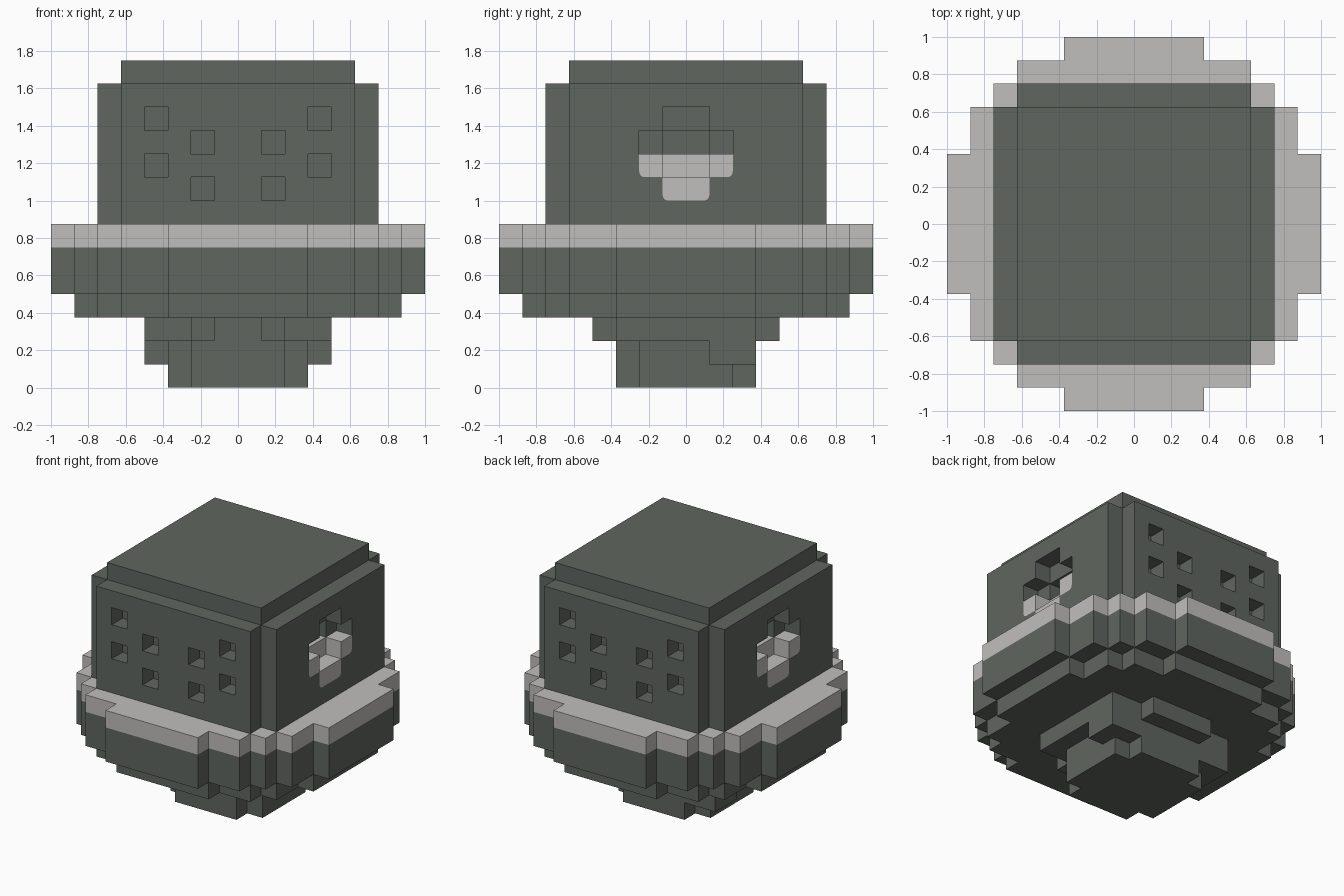
import bpy, bmesh, math
from mathutils import Vector

if "Cube" in bpy.data.objects:
    bpy.data.objects.remove(bpy.data.objects["Cube"], do_unlink=True)


def material(name, color):
    m = bpy.data.materials.new(name)
    m.use_nodes = True
    m.diffuse_color = color
    m.node_tree.nodes["Principled BSDF"].inputs["Base Color"].default_value = color
    return m


DARK = material("dark grey green", (0.115, 0.133, 0.115, 1))
LIGHT = material("light grey", (0.53, 0.52, 0.51, 1))
U = 0.125  # size of one block


def make(name, solids, mat):
    """Build an object from prisms: (outline, lift) pairs of 3D point lists."""
    bm = bmesh.new()
    for outline, lift in solids:
        low = [bm.verts.new(p) for p in outline]
        high = [bm.verts.new(Vector(p) + Vector(lift)) for p in outline]
        n = len(low)
        bm.faces.new(low[::-1])
        bm.faces.new(high)
        for i in range(n):
            j = (i + 1) % n
            bm.faces.new((low[i], low[j], high[j], high[i]))
    bmesh.ops.recalc_face_normals(bm, faces=bm.faces)
    me = bpy.data.meshes.new(name)
    bm.to_mesh(me)
    bm.free()
    me.materials.append(mat)
    ob = bpy.data.objects.new(name, me)
    bpy.context.collection.objects.link(ob)
    return ob


def box(x0, x1, y0, y1, z0, z1):
    return ([(x0, y0, z0), (x1, y0, z0), (x1, y1, z0), (x0, y1, z0)], (0, 0, z1 - z0))


def mirrored(half):
    """Close a +x half outline by mirroring it across x = 0."""
    return half + [(-x, y) for x, y in reversed(half)]


def quarter(steps):
    """Full outline from the steps of the +x +y quarter."""
    return mirrored([(x, -y) for x, y in reversed(steps)] + steps)


def layer(name, outline, z0, z1, mat=DARK):
    """Flat layer; outline and heights are counted in blocks."""
    pts = [(x * U, y * U, z0 * U) for x, y in outline]
    return make(name, [(pts, (0, 0, (z1 - z0) * U))], mat)


def cut(target, cutter):
    mod = target.modifiers.new("cut", 'BOOLEAN')
    mod.operation = 'DIFFERENCE'
    mod.solver = 'EXACT'
    mod.object = cutter
    cutter.hide_render = True
    bpy.context.view_layer.objects.active = target
    bpy.ops.object.modifier_apply(modifier=mod.name)
    bpy.data.objects.remove(cutter, do_unlink=True)


# Foot: three stepped layers
layer("foot_bottom", quarter([(3, 2), (2, 2), (2, 3)]), 0, 1)
layer("foot_middle", mirrored([(2, -3), (2, -2), (3, -2), (3, 1), (4, 1), (4, 3)]), 1, 2)
layer("foot_top", mirrored([(1, -3), (1, -4), (2, -4), (2, -3), (4, -3),
                            (4, 3), (2, 3), (2, 4)]), 2, 3)

# Round stepped brim with a light rim
layer("brim_underside", quarter([(7, 3), (6, 3), (6, 5), (5, 5), (5, 6), (3, 6), (3, 7)]), 3, 4)
ring = quarter([(8, 3), (7, 3), (7, 5), (6, 5), (6, 6), (5, 6), (5, 7), (3, 7), (3, 8)])
layer("brim", ring, 4, 6)
layer("brim_rim", ring, 6, 7, LIGHT)

# Body with notched corners and a raised lid
body = layer("body", quarter([(6, 5), (5, 5), (5, 6)]), 7, 13)
layer("lid", quarter([(5, 5)]), 13, 14)

# Square vent holes, front and back
vents = []
for side in (-1, 1):
    for mx in (-1, 1):
        for cx, z in ((3.5, 11), (3.5, 9), (1.5, 10), (1.5, 8)):
            x = mx * cx * U
            y0, y1 = sorted((side * 0.625, side * 0.8))
            vents.append(box(x - U / 2, x + U / 2, y0, y1, z * U, (z + 1) * U))
cut(body, make("vent_cutter", vents, DARK))


# Side sockets: stepped recess with a deeper centre and a light cup
def rounded(y, z, r=0.03):
    """Rounded lower outer corner of the cup, from bottom to side."""
    return [(y - r + r * math.sin(a), z + r - r * math.cos(a))
            for a in (i * math.pi / 8 for i in range(5))]


cup_low = rounded(U, 8 * U) + [(U, 9 * U)] + rounded(2 * U, 9 * U)
cup = mirrored(cup_low + [(2 * U, 10 * U), (U, 10 * U), (U, 9 * U)])
socket = mirrored(cup_low + [(2 * U, 11 * U), (U, 11 * U), (U, 12 * U)])

for side, label in ((1, "left"), (-1, "right")):
    def slab(outline, x0, x1):
        return ([(side * x0, y, z) for y, z in outline], (side * (x1 - x0), 0, 0))

    centre = [(-U, 9 * U), (U, 9 * U), (U, 11 * U), (-U, 11 * U)]
    back = [(-U, 9 * U), (U, 9 * U), (U, 10 * U), (-U, 10 * U)]
    cut(body, make("socket_cutter", [slab(socket, 0.625, 0.8)], DARK))
    cut(body, make("socket_centre_cutter", [slab(centre, 0.5, 0.7)], DARK))
    make(label + "_socket_cup", [slab(cup, 0.625, 0.75), slab(back, 0.5, 0.625)], LIGHT)
